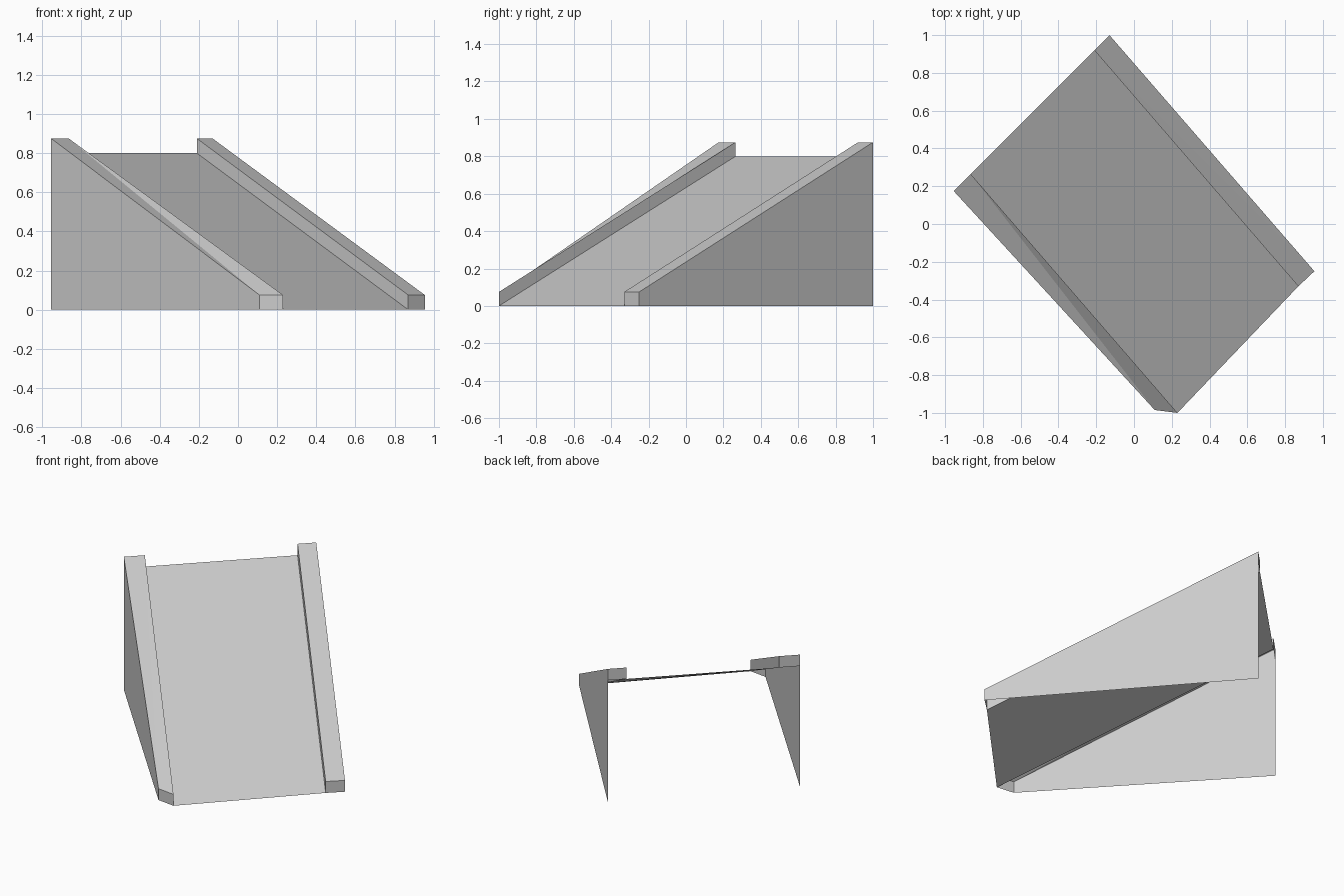
import bpy
import bmesh

cube = bpy.data.objects.get("Cube")
if cube:
    bpy.data.objects.remove(cube, do_unlink=True)

grey = bpy.data.materials.new("plain grey")
grey.use_nodes = True
colour = (0.6, 0.6, 0.6, 1)
grey.diffuse_color = colour
grey.node_tree.nodes["Principled BSDF"].inputs["Base Color"].default_value = colour

TOP = 0.8        # deck height at the back
CURB = 0.075     # curb height above the deck


def build(name, faces, flip=False):
    """Make an object from a list of faces given as corner points."""
    bm = bmesh.new()
    for face in faces:
        bm.faces.new([bm.verts.new(p) for p in (reversed(face) if flip else face)])
    bmesh.ops.remove_doubles(bm, verts=bm.verts, dist=0.0005)
    mesh = bpy.data.meshes.new(name)
    bm.to_mesh(mesh)
    bm.free()
    mesh.materials.append(grey)
    obj = bpy.data.objects.new(name, mesh)
    bpy.context.collection.objects.link(obj)


def at(xy, z):
    return (xy[0], xy[1], z)


# Plan corners of each side: outer back, inner back, outer front, inner front
sides = {
    "right": ((-0.955, 0.175), (-0.865, 0.265), (0.11, -0.985), (0.23, -1.0)),
    "left": ((-0.13, 1.0), (-0.21, 0.92), (0.955, -0.25), (0.87, -0.33)),
}

for side, (ob, ib, of, inf) in sides.items():
    flip = side == "left"
    high = TOP + CURB
    # Side wall, running from the ground up to the curb top
    build(side + "_wall",
          [[at(ob, 0), at(of, 0), at(of, CURB), at(ob, high)]], flip)
    # Hollow curb: top in two triangles, inner side, front and back ends
    build(side + "_curb", [
        [at(ib, high), at(ob, high), at(of, CURB)],
        [at(ib, high), at(of, CURB), at(inf, CURB)],
        [at(inf, 0), at(ib, TOP), at(ib, high), at(inf, CURB)],
        [at(of, 0), at(inf, 0), at(inf, CURB), at(of, CURB)],
        [at(ib, TOP), at(ob, TOP), at(ob, high), at(ib, high)],
    ], flip)

# Sloping deck between the curbs
r, l = sides["right"], sides["left"]
build("ramp_deck", [[at(r[1], TOP), at(r[3], 0), at(l[3], 0), at(l[1], TOP)]])
